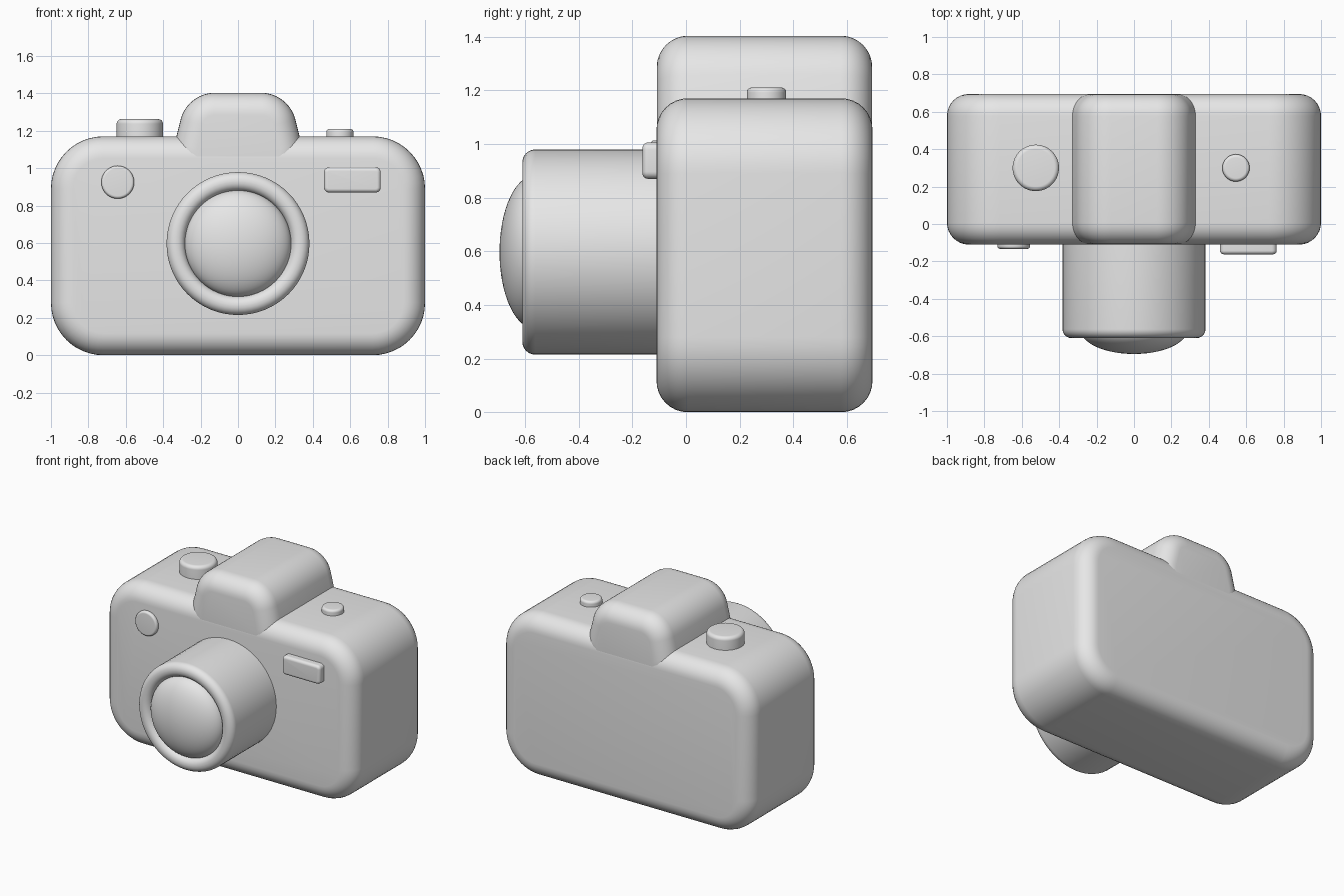
import bpy, bmesh
from math import sin, cos, pi, radians
from mathutils import Vector

cube = bpy.data.objects.get("Cube")
if cube:
    bpy.data.objects.remove(cube, do_unlink=True)

grey = bpy.data.materials.new("plain_grey")
grey.use_nodes = True
grey.diffuse_color = (0.8, 0.8, 0.8, 1)
grey.node_tree.nodes["Principled BSDF"].inputs["Base Color"].default_value = (0.8, 0.8, 0.8, 1)


def rounded(corners, radius, inset, steps=12):
    """Convex counter-clockwise outline with round corners, shrunk by inset."""
    pts = [Vector(c) for c in corners]
    out = []
    for i, p in enumerate(pts):
        a = (p - pts[i - 1]).normalized()
        b = (pts[(i + 1) % len(pts)] - p).normalized()
        na, nb = Vector((a.y, -a.x)), Vector((b.y, -b.x))
        centre = p - (na + nb) * radius / (1 + na.dot(nb))
        turn = na.angle(nb)
        for k in range(steps + 1):
            s = turn * k / steps
            out.append(centre + (na * cos(s) + a * sin(s)) * (radius - inset))
    return out


def box(x0, x1, z0, z1):
    return [(x0, z0), (x1, z0), (x1, z1), (x0, z1)]


def circle(cx, cy, r, n=64):
    return [Vector((cx + r * cos(2 * pi * k / n), cy + r * sin(2 * pi * k / n)))
            for k in range(n)]


def fillet(d0, d1, r, steps=8):
    """(inset, depth) pairs for a quarter round that ends at depth d1."""
    sign = 1 if d1 > d0 else -1
    angles = [pi / 2 * k / steps for k in range(steps + 1)]
    return [(r * (1 - cos(s)), d1 - sign * r * (1 - sin(s))) for s in angles]


def loft(name, outline, steps, upright=False):
    """Skin outline(inset) rings along y, or along z when upright."""
    bm = bmesh.new()
    rings = []
    for inset, d in steps:
        rings.append([bm.verts.new((p.x, p.y, d) if upright else (p.x, d, p.y))
                      for p in outline(inset)])
    for r0, r1 in zip(rings, rings[1:]):
        for i in range(len(r0)):
            bm.faces.new((r0[i - 1], r0[i], r1[i], r1[i - 1]))
    bm.faces.new(rings[0])
    bm.faces.new(rings[-1])
    bmesh.ops.recalc_face_normals(bm, faces=bm.faces)
    mesh = bpy.data.meshes.new(name)
    bm.to_mesh(mesh)
    bm.free()
    mesh.materials.append(grey)
    obj = bpy.data.objects.new(name, mesh)
    bpy.context.collection.objects.link(obj)
    bpy.ops.object.select_all(action='DESELECT')
    obj.select_set(True)
    bpy.context.view_layer.objects.active = obj
    bpy.ops.object.shade_smooth_by_angle(angle=radians(35))
    return obj


def both_ends(y0, y1, r):
    return fillet(y1, y0, r)[::-1] + fillet(y0, y1, r)


FRONT, BACK, TOP = -0.11, 0.695, 1.17

# Body and the finder hump that grows out of its top
loft("body", lambda t: rounded(box(-1, 1, 0, TOP), 0.28, t),
     both_ends(FRONT, BACK, 0.117))
hump = [(-0.395, 0.9), (0.395, 0.9), (0.272, 1.403), (-0.272, 1.403)]
loft("finder_hump", lambda t: rounded(hump, 0.19, t),
     both_ends(FRONT + 0.001, BACK - 0.001, 0.117))

# Lens barrel with a rounded rim folding into a shallow recess
LENS_Z, LENS_R, LENS_Y = 0.597, 0.382, -0.61
outer = fillet(FRONT, LENS_Y, 0.048)
inner = [(0.1 - t, d) for t, d in outer[::-1]]
loft("lens_barrel", lambda t: circle(0, LENS_Z, LENS_R - t),
     [(0, FRONT + 0.02)] + outer + inner + [(0.1, LENS_Y + 0.07)])

# Bulging lens glass
dome = [(0.285 * (1 - cos(s)), -0.565 - 0.13 * sin(s))
        for s in [pi / 2 * k / 16 for k in range(16)]]
loft("lens_glass", lambda t: circle(0, LENS_Z, 0.285 - t),
     [(0, -0.53)] + dome + [(0.2849, -0.695)])

# Buttons on the top
for name, x, r, top, bevel in (("shutter_button", -0.525, 0.124, 1.262, 0.025),
                               ("small_button", 0.545, 0.073, 1.21, 0.018)):
    loft(name, lambda t: circle(x, 0.3, r - t),
         [(0, TOP - 0.02)] + fillet(TOP, top, bevel), upright=True)

# Round lamp and viewfinder window on the front
loft("front_lamp", lambda t: circle(-0.643, 0.925, 0.088 - t),
     [(0, FRONT + 0.02)] + fillet(FRONT, -0.133, 0.015))
loft("viewfinder", lambda t: rounded(box(0.46, 0.763, 0.87, 1.005), 0.027, t, 6),
     [(0, FRONT + 0.02)] + fillet(FRONT, -0.162, 0.02))
